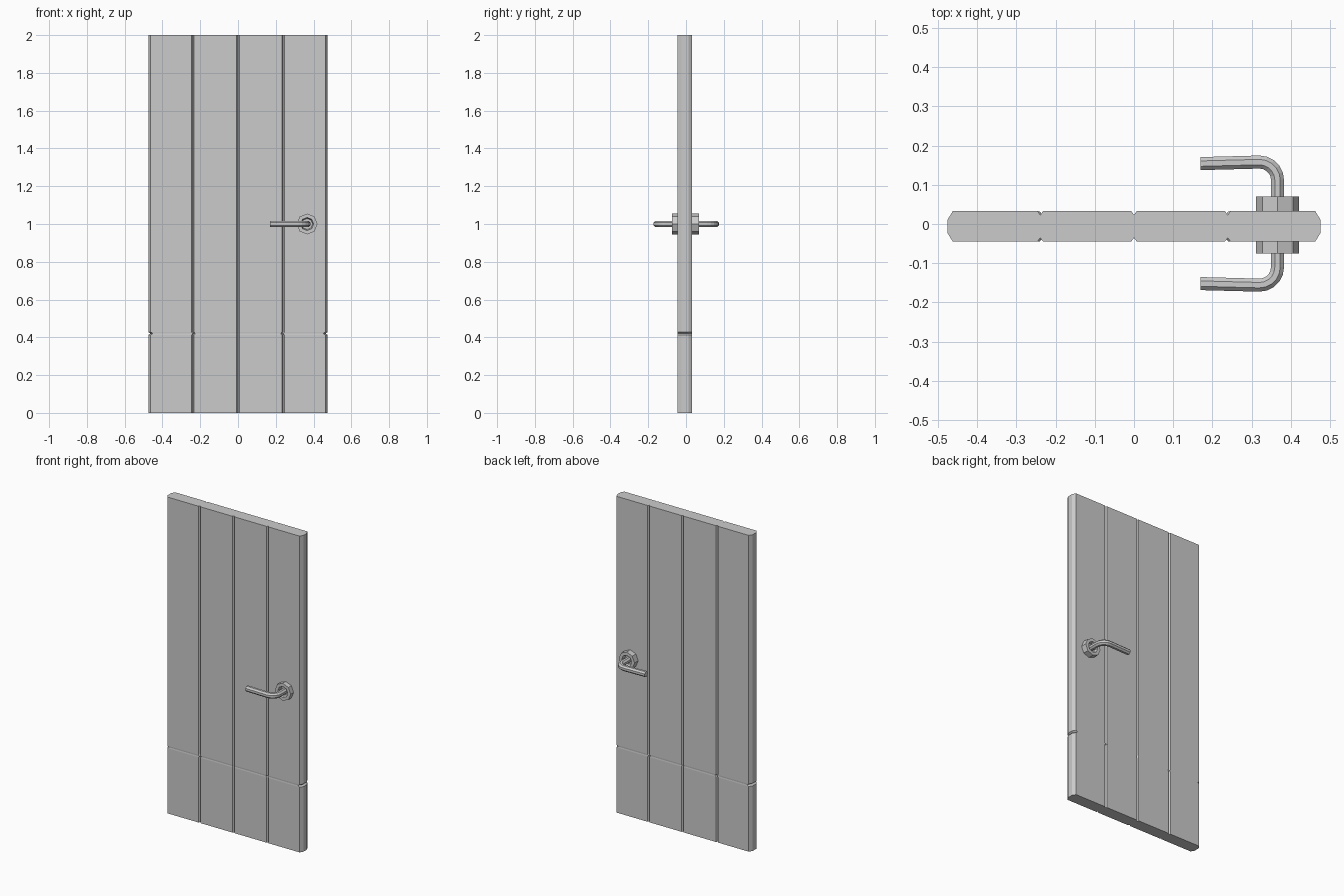
import bpy, bmesh
from math import sin, cos, pi
from mathutils import Vector

if "Cube" in bpy.data.objects:
    bpy.data.objects.remove(bpy.data.objects["Cube"])


def loft(name, rings):
    """Skin a list of equal-length vertex rings and cap both ends."""
    bm = bmesh.new()
    loops = [[bm.verts.new(p) for p in ring] for ring in rings]
    n = len(loops[0])
    for a, b in zip(loops, loops[1:]):
        for i in range(n):
            j = (i + 1) % n
            bm.faces.new((a[i], a[j], b[j], b[i]))
    bm.faces.new(loops[0])
    bm.faces.new(loops[-1])
    bmesh.ops.recalc_face_normals(bm, faces=bm.faces)
    mesh = bpy.data.meshes.new(name)
    bm.to_mesh(mesh)
    bm.free()
    obj = bpy.data.objects.new(name, mesh)
    bpy.context.collection.objects.link(obj)
    return obj


# Door slab: chamfered plank outline with V grooves on both faces
W, H, YC = 0.475, 0.039, -0.006
GROOVE_W, GROOVE_D = 0.007, 0.010
front = [(-W, -0.018), (-W + 0.013, -H)]
for gx in (-0.239, 0, 0.239):
    front += [(gx - GROOVE_W, -H), (gx, -H + GROOVE_D), (gx + GROOVE_W, -H)]
front += [(W - 0.013, -H), (W, -0.018)]
outline = front + [(-x, -y) for x, y in front]

# Horizontal groove is a slightly shrunken section near the bottom
levels = [(0, 1), (0.412, 1), (0.42, 0.975), (0.428, 1), (2, 1)]
loft("door_slab", [[(x * s, YC + y * s, z) for x, y in outline]
                   for z, s in levels])

# Lever handles and octagonal roses on both sides
HX, HZ, SIDES = 0.366, 1.0, 8


def rose(name, side, base, face):
    profile = [(0.055, base), (0.055, face), (0.035, face), (0.029, face - 0.022)]
    loft(name, [[(HX + r * cos(2 * pi * i / SIDES), side * y,
                  HZ + r * sin(2 * pi * i / SIDES)) for i in range(SIDES)]
                for r, y in profile])


def lever(name, side, base, reach):
    bend = 0.046
    path = [Vector((HX, base))]
    for k in range(6):
        a = pi / 2 * k / 5
        path.append(Vector((HX - bend + bend * cos(a), reach - bend + bend * sin(a))))
    path.append(Vector((0.17, reach - 0.004)))
    rings = []
    for k, p in enumerate(path):
        t = (path[min(k + 1, len(path) - 1)] - path[max(k - 1, 0)]).normalized()
        if k == 1:
            t = Vector((0, 1))
        if k == len(path) - 1:
            t = Vector((-1, 0))
        n = Vector((-t.y, t.x))
        ring = []
        for i in range(SIDES):
            a = 2 * pi * (i + 0.5) / SIDES
            q = p + n * (0.018 * cos(a))
            ring.append((q.x, side * q.y, HZ + 0.018 * sin(a)))
        rings.append(ring)
    loft(name, rings)


for label, side, base, face, reach in (("front", -1, 0.04, 0.075, 0.156),
                                       ("back", 1, 0.028, 0.07, 0.158)):
    rose(label + "_handle_rose", side, base, face)
    lever(label + "_lever_handle", side, base, reach)
